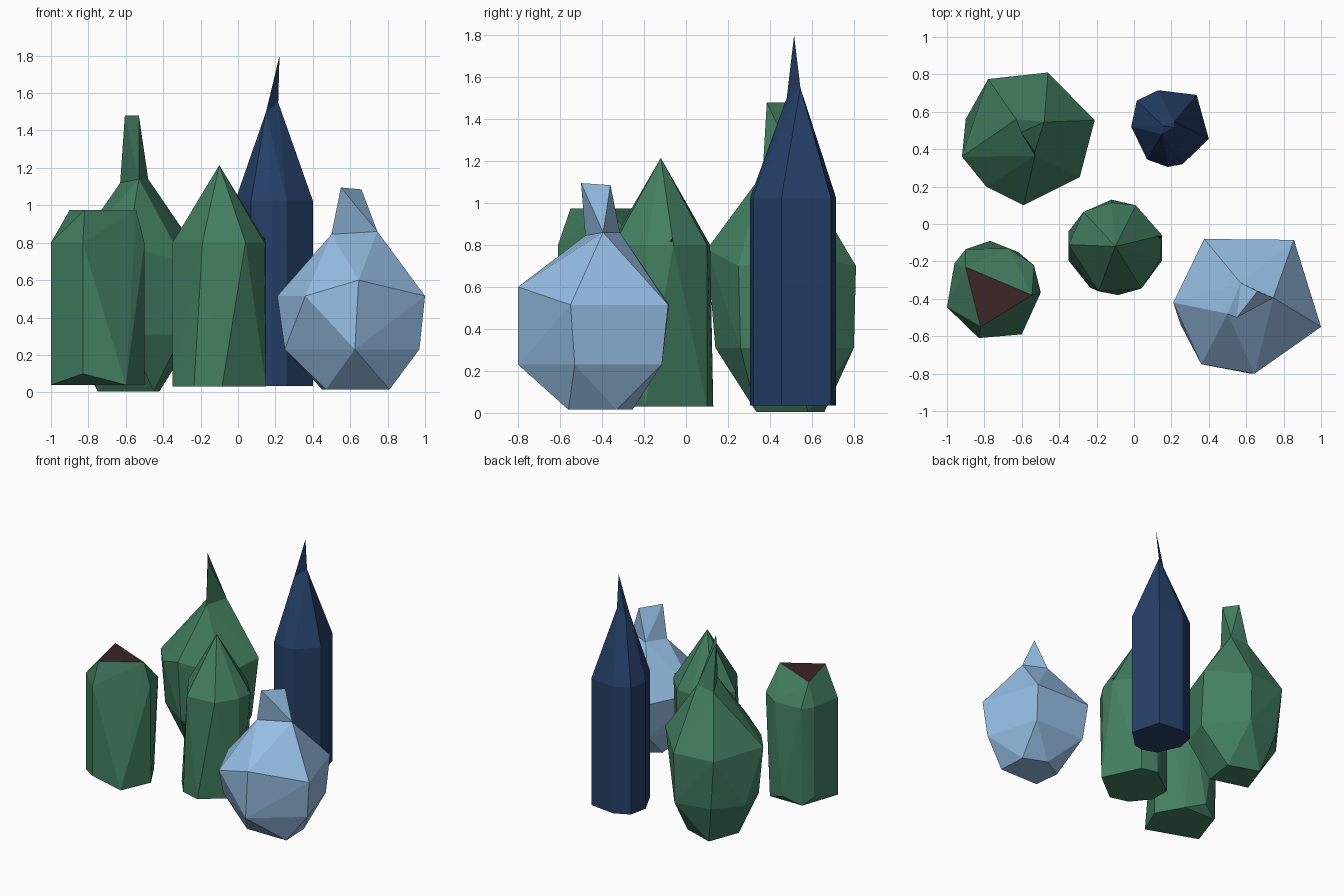
import bpy, bmesh


def material(name, rgb):
    m = bpy.data.materials.new(name)
    m.diffuse_color = (*rgb, 1)
    return m


GREEN = material("bottle_green", (0.056, 0.212, 0.120))
NAVY = material("dark_blue", (0.018, 0.050, 0.138))
SKY = material("light_blue", (0.305, 0.515, 0.775))
WINE = material("dark_red", (0.045, 0.018, 0.019))


def ring(z, *xy):
    return [(x, y, z) for x, y in xy]


def faceted(name, mat, points, cap=None, cap_z=0):
    """Flat-faced convex solid; optional second colour on the flat top."""
    bm = bmesh.new()
    for p in points:
        bm.verts.new(p)
    res = bmesh.ops.convex_hull(bm, input=bm.verts[:])
    loose = [v for v in bm.verts if not v.link_faces]
    bmesh.ops.delete(bm, geom=loose, context='VERTS')
    bmesh.ops.recalc_face_normals(bm, faces=bm.faces[:])
    if cap:
        for f in bm.faces:
            f.material_index = int(f.normal.z > 0.95 and f.calc_center_median().z > cap_z)
    me = bpy.data.meshes.new(name)
    bm.to_mesh(me)
    bm.free()
    me.materials.append(mat)
    if cap:
        me.materials.append(cap)
    ob = bpy.data.objects.new(name, me)
    bpy.context.collection.objects.link(ob)
    return ob


# short jar with a dark triangular mouth
faceted("short_jar", GREEN,
        ring(0.04, (-1, -0.445), (-0.60, -0.59), (-0.5, -0.36), (-0.62, -0.15), (-0.90, -0.15))
        + ring(0.10, (-0.83, -0.61), (-0.77, -0.09), (-0.96, -0.21))
        + ring(0.80, (-1, -0.445), (-0.83, -0.61), (-0.50, -0.37), (-0.535, -0.22),
               (-0.67, -0.13), (-0.90, -0.135), (-0.96, -0.21))
        + ring(0.975, (-0.90, -0.23), (-0.545, -0.38), (-0.82, -0.55)),
        cap=WINE, cap_z=0.9)

# pointed middle bottle with a tiny dark chip
faceted("pointed_bottle", GREEN,
        ring(0.03, (-0.35, -0.195), (-0.235, -0.34), (-0.085, -0.38), (0.15, -0.195),
             (0.01, 0.10), (-0.12, 0.13), (-0.35, -0.04))
        + ring(0.80, (-0.35, -0.11), (-0.19, -0.36), (0.04, -0.345), (0.14, -0.19),
               (0.15, -0.06), (0.01, 0.10), (-0.12, 0.115), (-0.27, 0.065))
        + [(-0.10, -0.12, 1.215)])
faceted("chip", WINE, [(0.12, -0.085, 0.82), (0.12, -0.06, 0.84), (0.12, -0.06, 0.80),
                       (0.152, -0.07, 0.82)])

# tall dark blue bottle and its thin tip
footprint = [(-0.015, 0.52), (0.015, 0.66), (0.13, 0.715), (0.335, 0.69), (0.40, 0.455),
             (0.26, 0.32), (0.18, 0.305), (0.07, 0.345)]
neck = [(0.15, 0.48, 1.50), (0.215, 0.545, 1.55), (0.155, 0.525, 1.50)]
faceted("tall_bottle", NAVY, ring(0.035, *footprint) + ring(1.025, *footprint) + neck)
faceted("tall_bottle_tip", NAVY, neck + [(0.222, 0.515, 1.80)])

# round light blue flask and its wedge neck
neck = [(0.745, -0.395, 0.86), (0.50, -0.48, 0.845), (0.57, -0.315, 0.86)]
faceted("round_flask", SKY,
        ring(0.015, (0.47, -0.56), (0.81, -0.56), (0.80, -0.33), (0.62, -0.255), (0.45, -0.35))
        + ring(0.23, (0.97, -0.53), (0.625, -0.80), (0.25, -0.54), (0.40, -0.115), (0.84, -0.115))
        + ring(0.515, (1.0, -0.55), (0.36, -0.75), (0.21, -0.42), (0.375, -0.08), (0.855, -0.085))
        + [(0.645, -0.80, 0.60)] + neck)
faceted("round_flask_neck", SKY, neck + [(0.55, -0.50, 1.095), (0.66, -0.36, 1.085)])

# large green flask and its narrow neck
neck = [(-0.63, 0.56, 1.12), (-0.48, 0.545, 1.14), (-0.53, 0.365, 1.14)]
faceted("large_flask", GREEN,
        ring(0.005, (-0.75, 0.42), (-0.45, 0.335), (-0.42, 0.58), (-0.66, 0.66))
        + ring(0.31, (-0.90, 0.56), (-0.74, 0.75), (-0.46, 0.80), (-0.23, 0.50),
               (-0.30, 0.26), (-0.59, 0.14), (-0.86, 0.33))
        + ring(0.70, (-0.92, 0.36), (-0.79, 0.20), (-0.29, 0.25), (-0.46, 0.81), (-0.78, 0.775))
        + [(-0.59, 0.10, 0.78), (-0.21, 0.555, 0.745)] + neck)
faceted("large_flask_neck", GREEN, neck + [(-0.605, 0.49, 1.48), (-0.53, 0.385, 1.48)])
